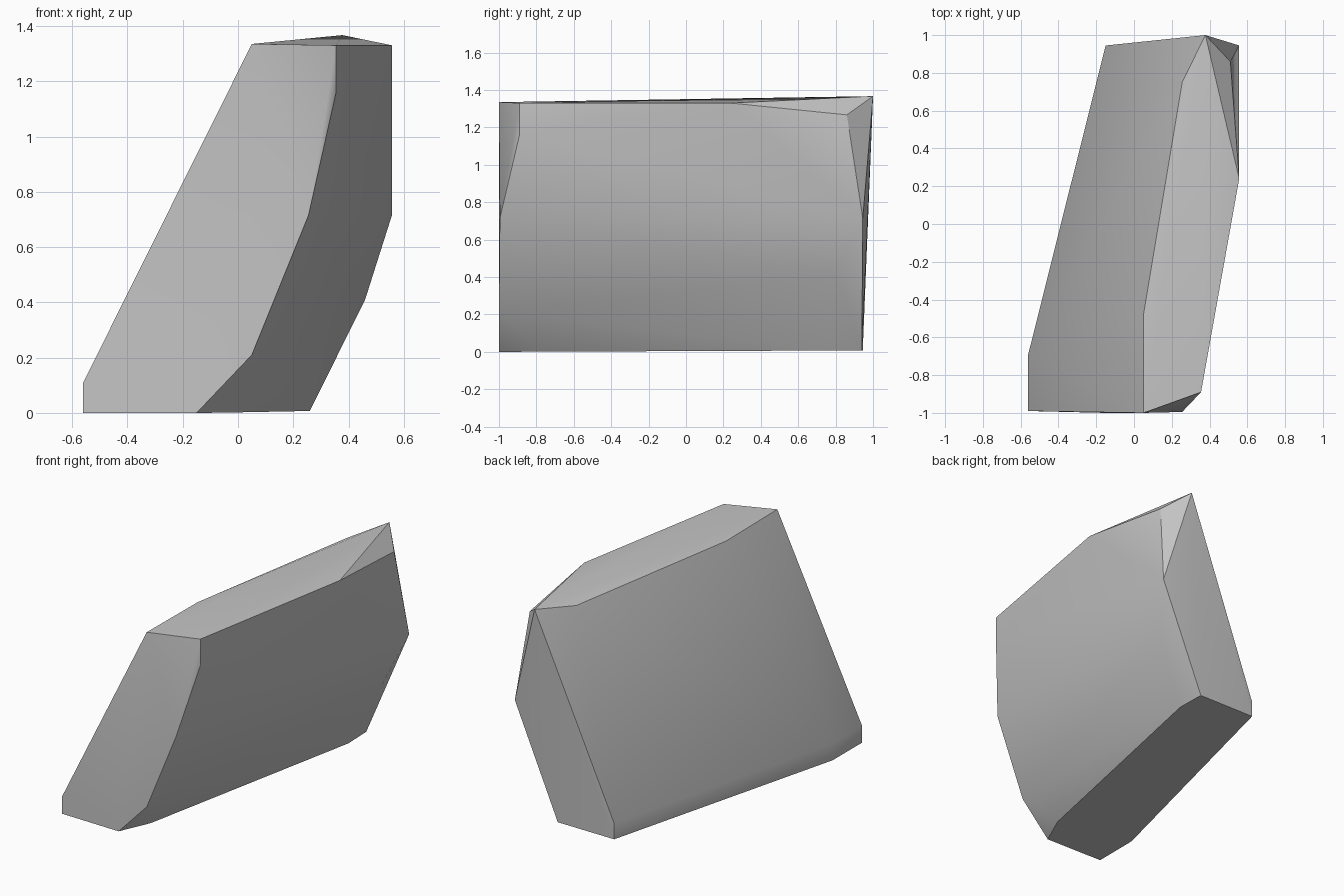
import bpy
import bmesh
import math

# Remove the default object
default_cube = bpy.data.objects.get("Cube")
if default_cube:
    bpy.data.objects.remove(default_cube, do_unlink=True)

# Heights shared by several corners
TOP, BEVEL, WAIST = 1.33, 0.11, 0.715
# The base rises very slightly towards the back
BASE_RISE = 0.004


def at_height(z, *corners):
    """Lift plan corners to one height."""
    return [(x, y, z) for x, y in corners]


# Nearly flat base, and the narrow upright bevel above its left edge
left_edge = [(-0.56, -0.99), (-0.56, -0.69), (-0.15, 0.945)]
right_edge = [(0.255, 0.94), (0.26, 0.75), (-0.06, -0.8), (-0.15, -1)]
corners = [(x, y, BASE_RISE * (y + 1)) for x, y in left_edge + right_edge]
corners += at_height(BEVEL, *left_edge)

# Bulging right flank: low front corner, low back corner, waist
corners += [(0.05, -1, 0.21), (0.46, 0.8, 0.41)]
corners += at_height(WAIST, (0.255, -0.995), (0.557, 0.945))

# Chamfered front right shoulder
corners += [(0.355, -0.89, 1.16)]

# Level top outline, rising to a peak at the back
corners += at_height(TOP, (0.355, -0.89), (0.557, 0.24))
corners += at_height(TOP, (0.05, -0.48), (0.255, 0.75))
corners += [(0.05, -1, 1.335), (0.378, 1, 1.367), (0.51, 0.86, 1.267)]

# Wrap the corners in one convex stone
bm = bmesh.new()
for corner in corners:
    bm.verts.new(corner)
wrapped = bmesh.ops.convex_hull(bm, input=list(bm.verts))
spare = {v for v in wrapped["geom_interior"] + wrapped["geom_unused"]
         if isinstance(v, bmesh.types.BMVert)}
bmesh.ops.delete(bm, geom=list(spare), context="VERTS")
bmesh.ops.recalc_face_normals(bm, faces=list(bm.faces))

mesh = bpy.data.meshes.new("stone_block")
bm.to_mesh(mesh)
bm.free()
stone = bpy.data.objects.new("stone_block", mesh)
bpy.context.collection.objects.link(stone)

# Plain stone colour
grey = bpy.data.materials.new("stone_grey")
grey.use_nodes = True
colour = (0.56, 0.56, 0.56, 1)
grey.diffuse_color = colour
shader = next(n for n in grey.node_tree.nodes if n.type == "BSDF_PRINCIPLED")
shader.inputs["Base Color"].default_value = colour
mesh.materials.append(grey)

# Soft shading over shallow angles, crisp edges elsewhere
bpy.ops.object.select_all(action="DESELECT")
stone.select_set(True)
bpy.context.view_layer.objects.active = stone
bpy.ops.object.shade_smooth_by_angle(angle=math.radians(30))
